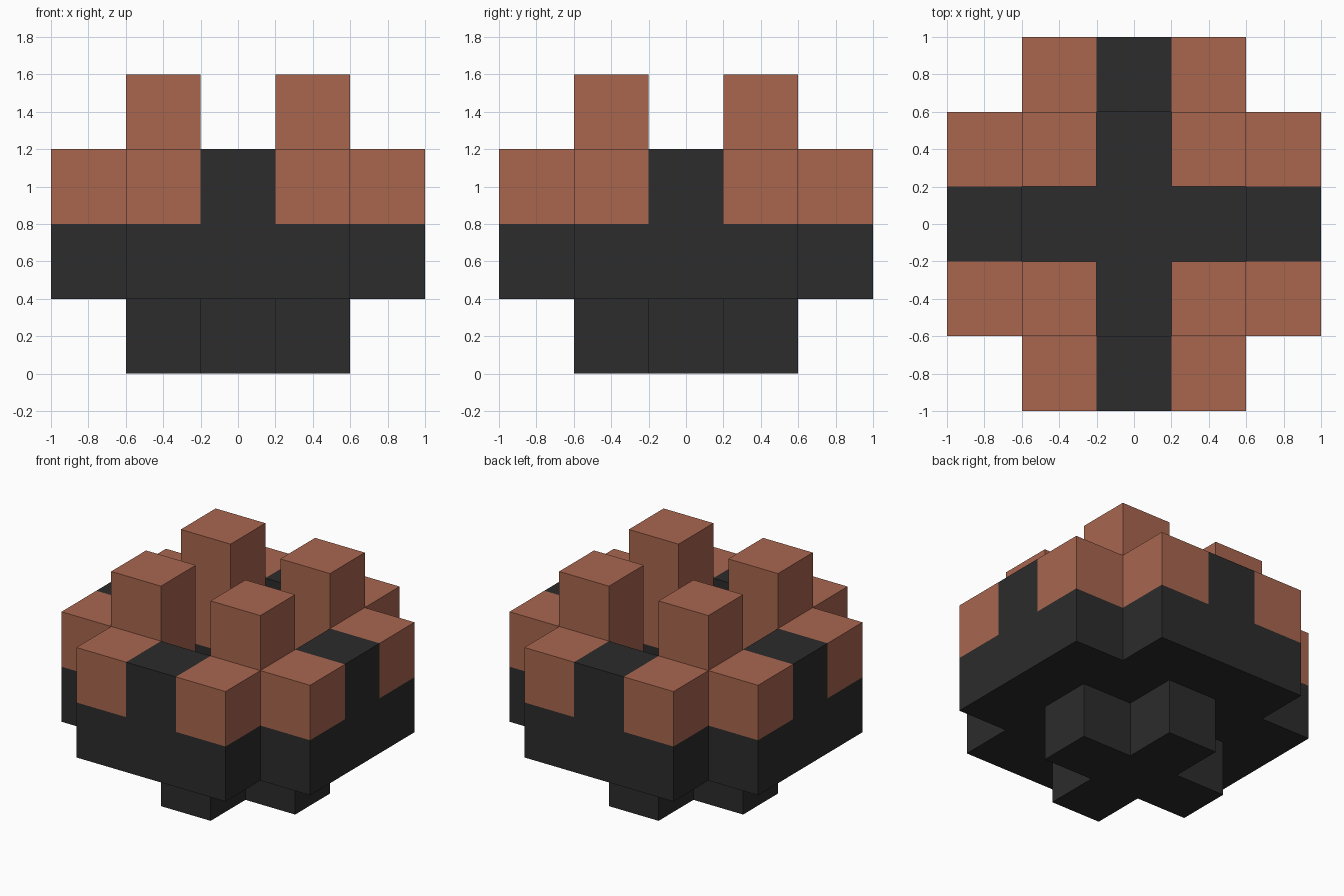
import bpy, bmesh
from mathutils import Vector

if "Cube" in bpy.data.objects:
    bpy.data.objects.remove(bpy.data.objects["Cube"])

S = 0.4  # block size


def make_material(name, color):
    mat = bpy.data.materials.new(name)
    mat.use_nodes = True
    mat.diffuse_color = color
    bsdf = mat.node_tree.nodes["Principled BSDF"]
    bsdf.inputs["Base Color"].default_value = color
    bsdf.inputs["Roughness"].default_value = 0.9
    return mat


charcoal = make_material("charcoal", (0.025, 0.025, 0.025, 1))
terracotta = make_material("terracotta", (0.397, 0.133, 0.078, 1))

# Block layout: plus-shaped foot, hollow rounded bowl, corner posts on top
grid = [(x, y) for x in range(-2, 3) for y in range(-2, 3)]
plus = {c for c in grid if abs(c[0]) + abs(c[1]) <= 1}
disc = {c for c in grid if abs(c[0]) + abs(c[1]) < 4}
ring = disc - plus
arms = {c for c in ring if 0 in c}


def layer(cells, z):
    return {(x, y, z) for x, y in cells}


parts = {
    "foot": (layer(plus, 0), charcoal),
    "bowl": (layer(ring, 1) | layer(arms, 2), charcoal),
}
for sx, side in ((1, "left"), (-1, "right")):
    for sy, end in ((-1, "front"), (1, "back")):
        corner = {c for c in ring if c[0] * sx > 0 and c[1] * sy > 0}
        cells = layer(corner, 2) | {(sx, sy, 3)}
        parts[f"{end}_{side}_corner"] = (cells, terracotta)

solid = set().union(*(cells for cells, _ in parts.values()))


def build_part(name, cells, mat):
    """Make only the exposed faces of the blocks, merged into clean flat panels."""
    bm = bmesh.new()
    for cell in sorted(cells):
        for axis in range(3):
            for sign in (-1, 1):
                n = Vector((0, 0, 0))
                n[axis] = sign
                if tuple(int(a + b) for a, b in zip(cell, n)) in solid:
                    continue
                u = Vector((0, 0, 0))
                u[(axis + 1) % 3] = 1
                v = n.cross(u)
                mid = Vector(cell) + Vector((0, 0, 0.5)) + n / 2
                bm.faces.new([bm.verts.new((mid + (a * u + b * v) / 2) * S)
                              for a, b in ((-1, -1), (1, -1), (1, 1), (-1, 1))])
    bmesh.ops.remove_doubles(bm, verts=bm.verts, dist=0.001)
    bmesh.ops.dissolve_limit(bm, angle_limit=0.02, verts=bm.verts, edges=bm.edges)
    mesh = bpy.data.meshes.new(name)
    bm.to_mesh(mesh)
    bm.free()
    mesh.materials.append(mat)
    bpy.context.collection.objects.link(bpy.data.objects.new(name, mesh))


for name, (cells, mat) in parts.items():
    build_part(name, cells, mat)
